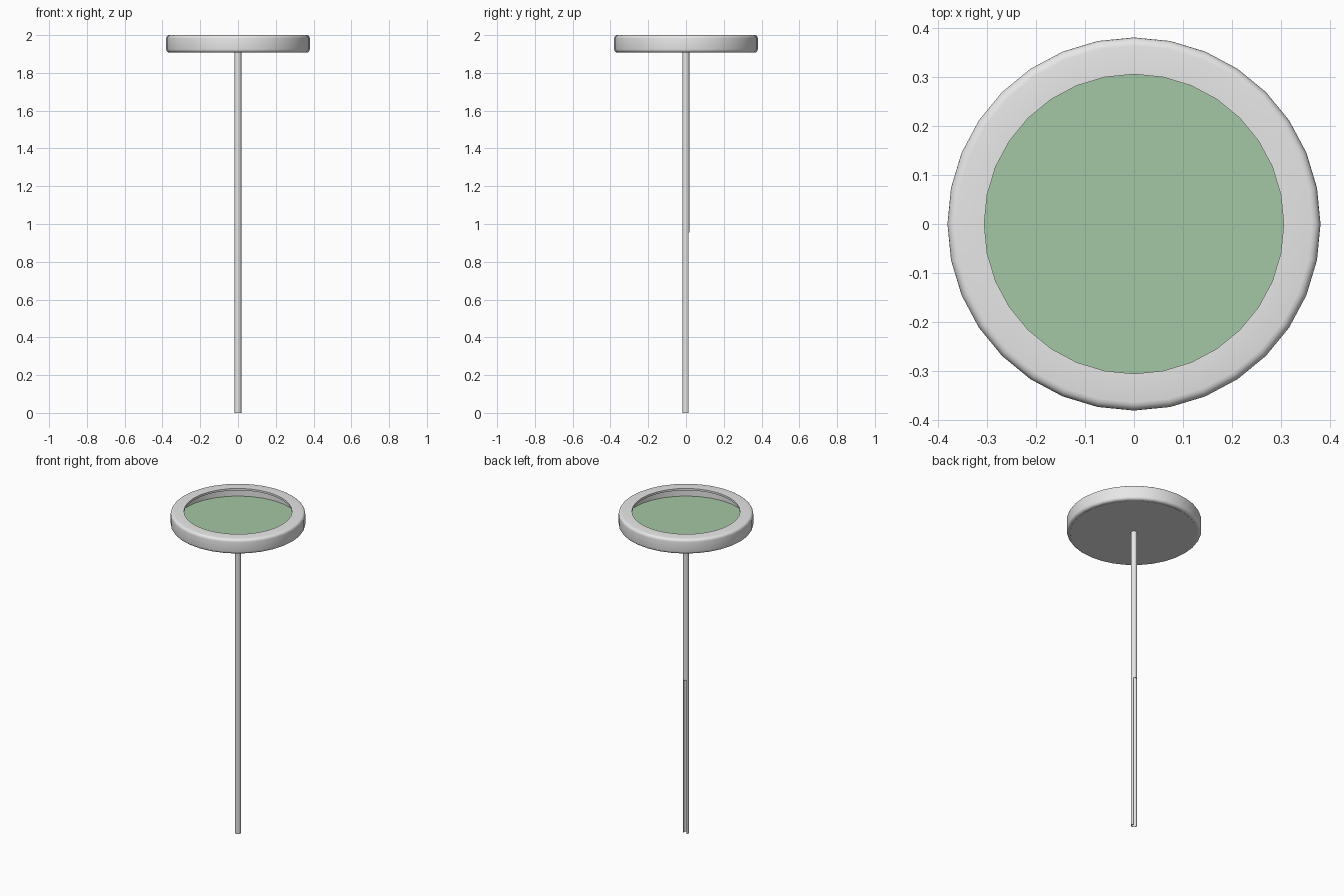
import bpy, bmesh, math

if "Cube" in bpy.data.objects:
    bpy.data.objects.remove(bpy.data.objects["Cube"])


def material(name, rgb):
    m = bpy.data.materials.new(name)
    m.diffuse_color = (*rgb, 1.0)
    m.use_nodes = True
    m.node_tree.nodes["Principled BSDF"].inputs["Base Color"].default_value = m.diffuse_color
    return m


grey = material("light_grey", (0.8, 0.8, 0.8))
green = material("soft_green", (0.378, 0.57, 0.378))


def finish(name, bm, *mats):
    bmesh.ops.recalc_face_normals(bm, faces=bm.faces)
    for f in bm.faces:
        f.smooth = True
    me = bpy.data.meshes.new(name)
    bm.to_mesh(me)
    bm.free()
    me.set_sharp_from_angle(angle=math.radians(32))
    for m in mats:
        me.materials.append(m)
    ob = bpy.data.objects.new(name, me)
    bpy.context.collection.objects.link(ob)
    return ob


def lathe(profile, sides, closed=False):
    """Spin (radius, z) points into rings; join the ends or cap them."""
    bm = bmesh.new()
    rings = []
    for r, z in profile:
        rings.append([bm.verts.new((r * math.cos(2 * math.pi * i / sides),
                                    r * math.sin(2 * math.pi * i / sides), z))
                      for i in range(sides)])
    pairs = list(zip(rings, rings[1:]))
    if closed:
        pairs.append((rings[-1], rings[0]))
    else:
        bm.faces.new(rings[0])
        bm.faces.new(rings[-1])
    for a, b in pairs:
        for i in range(sides):
            j = (i + 1) % sides
            bm.faces.new((a[i], a[j], b[j], b[i]))
    return bm


def corner(r, z, rad, start, steps=4):
    return [(r + rad * math.cos(math.radians(start + 90 * k / steps)),
             z + rad * math.sin(math.radians(start + 90 * k / steps)))
            for k in range(steps + 1)]


# Rim: rounded outer wall with a thin lip reaching inwards at the top
R, BOTTOM, TOP, B = 0.38, 1.908, 2.0, 0.017
INNER, WALL, LIP = 0.305, 0.358, 0.012
rim_profile = (corner(R - B, BOTTOM + B, B, -90) + corner(R - B, TOP - B, B, 0)
               + [(INNER, TOP), (INNER, TOP - LIP), (WALL, TOP - LIP), (WALL, BOTTOM)])
finish("rim", lathe(rim_profile, 32, closed=True), grey)

# Base plate inside the rim, with a green top face
FLOOR = 1.928
plate = finish("base_plate", lathe([(WALL, BOTTOM - 0.001), (WALL, FLOOR)], 32), grey, green)
for p in plate.data.polygons:
    if p.normal.z > 0.9:
        p.material_index = 1


def arc(r, a, b, n):
    return [(r * math.cos(a + (b - a) * k / n), r * math.sin(a + (b - a) * k / n))
            for k in range(n + 1)]


# Pole: hollow tube, its lower half slotted open at the back
PR, PI, SPLIT = 0.018, 0.0145, 0.955
finish("upper_pole", lathe([(PI, SPLIT), (PR, SPLIT), (PR, BOTTOM), (PI, BOTTOM)],
                           24, closed=True), grey)

lo, hi, n = math.radians(135), math.radians(405), 18
outer, inner = arc(PR, lo, hi, n), arc(PI, lo, hi, n)
bm = bmesh.new()
cols = [[bm.verts.new((x, y, z)) for (x, y), z in
         ((o, 0.0), (o, SPLIT), (i, SPLIT), (i, 0.0))] for o, i in zip(outer, inner)]
for a, b in zip(cols, cols[1:]):
    for k in range(4):
        m = (k + 1) % 4
        bm.faces.new((a[k], b[k], b[m], a[m]))
bm.faces.new(cols[0])
bm.faces.new(cols[-1])
finish("lower_pole", bm, grey)
